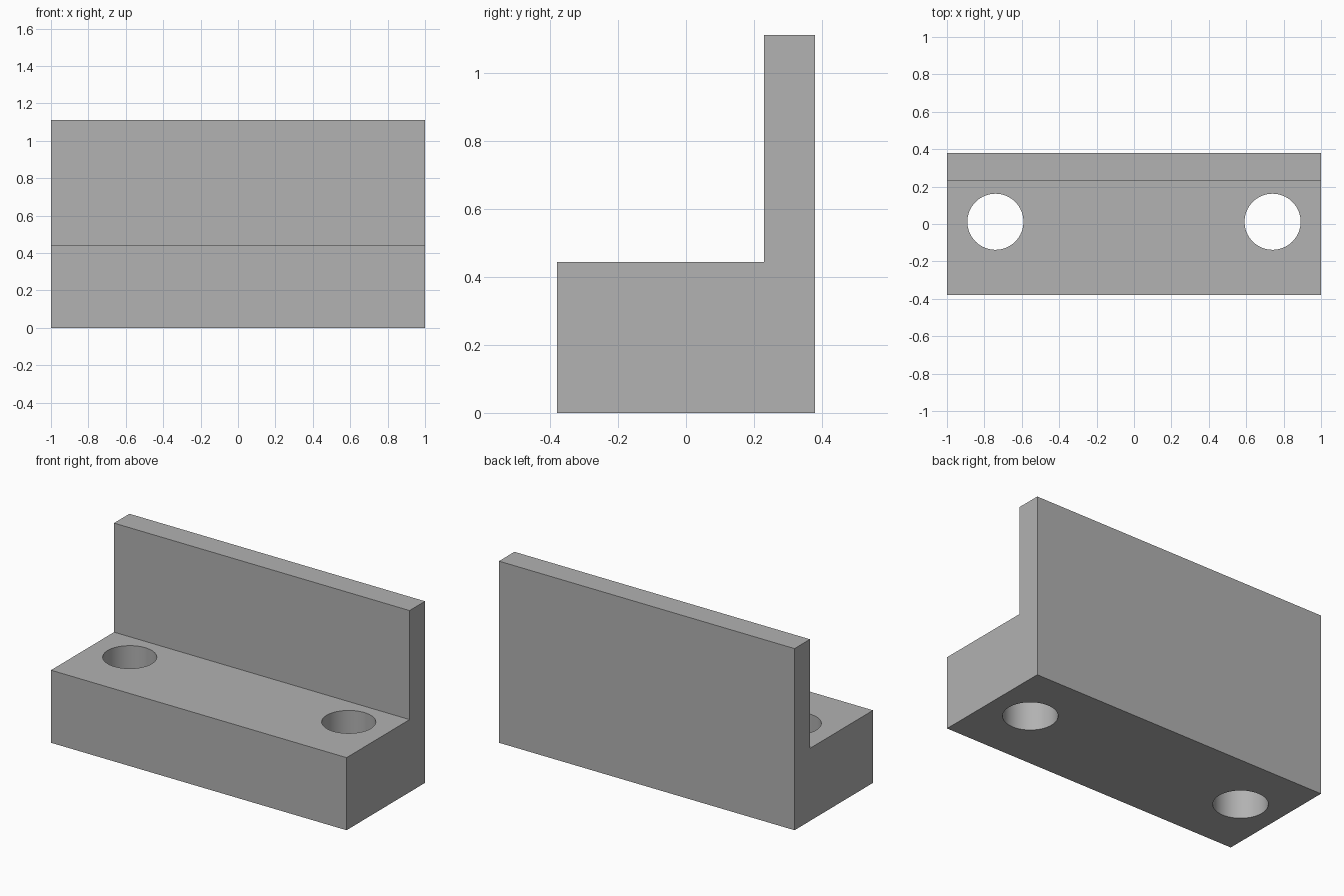
import bpy
import bmesh
import math

cube = bpy.data.objects.get("Cube")
if cube:
    bpy.data.objects.remove(cube, do_unlink=True)

# Single grey finish
grey = bpy.data.materials.new("plain_grey")
grey.use_nodes = True
colour = (0.445, 0.445, 0.445, 1)
grey.diffuse_color = colour
grey.node_tree.nodes["Principled BSDF"].inputs["Base Color"].default_value = colour

HALF_LENGTH, HALF_DEPTH = 1.0, 0.379
STEP_Y, STEP_Z, TOP_Z = 0.23, 0.444, 1.111
HOLE_X, HOLE_Y, HOLE_RADIUS = 0.741, 0.012, 0.15

# L-shaped bracket: side profile extruded along its length
profile = [(-HALF_DEPTH, 0), (HALF_DEPTH, 0), (HALF_DEPTH, TOP_Z),
           (STEP_Y, TOP_Z), (STEP_Y, STEP_Z), (-HALF_DEPTH, STEP_Z)]
bm = bmesh.new()
face = bm.faces.new([bm.verts.new((-HALF_LENGTH, y, z)) for y, z in profile])
extruded = bmesh.ops.extrude_face_region(bm, geom=[face])["geom"]
bmesh.ops.translate(bm, vec=(2 * HALF_LENGTH, 0, 0),
                    verts=[v for v in extruded if isinstance(v, bmesh.types.BMVert)])
bmesh.ops.recalc_face_normals(bm, faces=bm.faces)
mesh = bpy.data.meshes.new("angle_bracket")
bm.to_mesh(mesh)
bm.free()
mesh.materials.append(grey)
bracket = bpy.data.objects.new("angle_bracket", mesh)
bpy.context.collection.objects.link(bracket)

# Two vertical bolt holes through the base
for side in (-1, 1):
    bpy.ops.mesh.primitive_cylinder_add(
        vertices=64, radius=HOLE_RADIUS, depth=1,
        location=(side * HOLE_X, HOLE_Y, STEP_Z / 2))
    cutter = bpy.context.object
    cutter.name = "bolt_hole_cutter"
    cutter.hide_render = True
    cutter.data.materials.append(grey)
    cut = bracket.modifiers.new("bolt_hole", "BOOLEAN")
    cut.operation = "DIFFERENCE"
    cut.solver = "EXACT"
    cut.object = cutter
    bpy.ops.object.select_all(action="DESELECT")
    bracket.select_set(True)
    bpy.context.view_layer.objects.active = bracket
    bpy.ops.object.modifier_apply(modifier=cut.name)
    bpy.data.objects.remove(cutter, do_unlink=True)

# Smooth hole walls, crisp bracket edges
bpy.ops.object.shade_smooth_by_angle(angle=math.radians(30))
